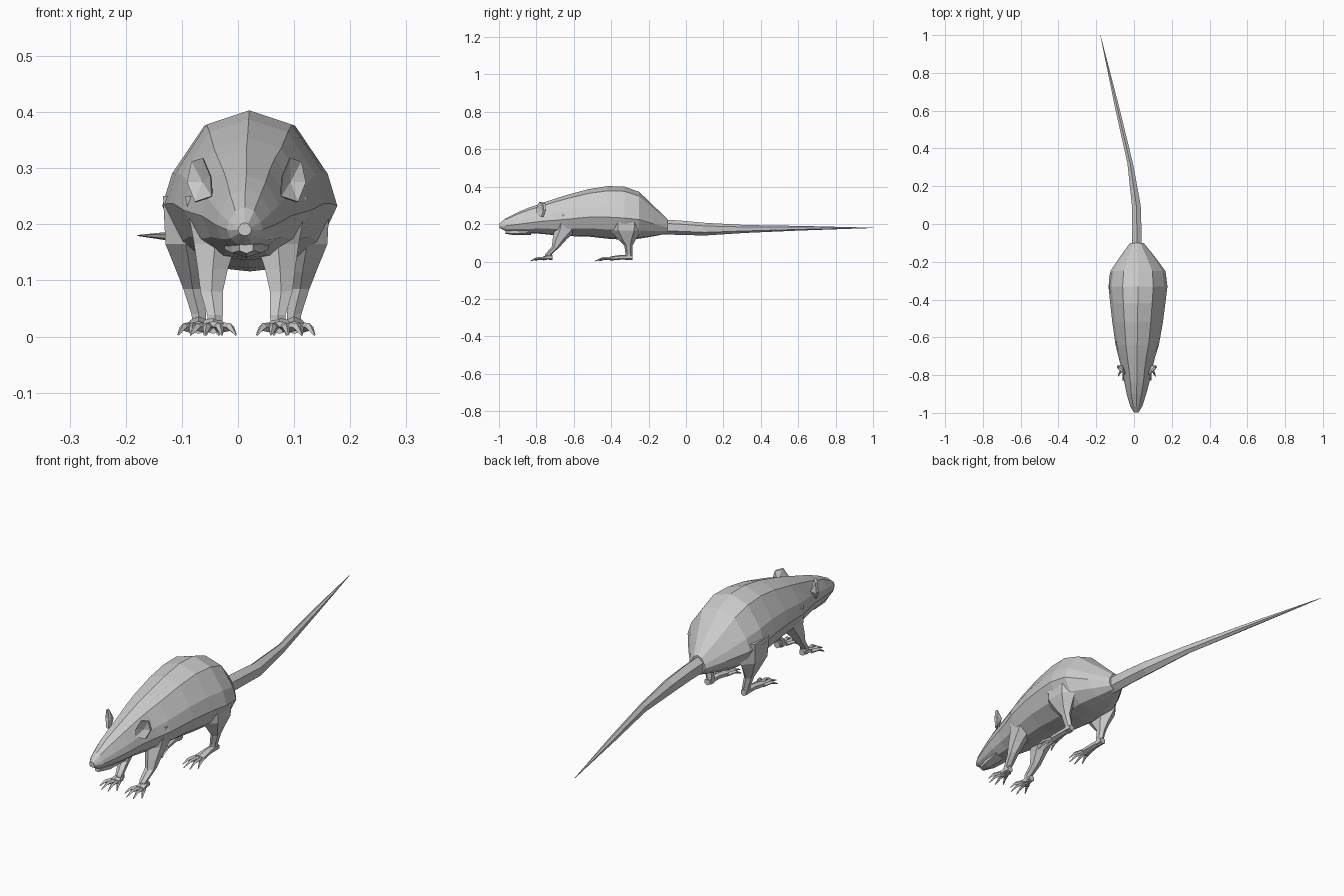
import bpy, bmesh, math
from mathutils import Vector

if "Cube" in bpy.data.objects:
    bpy.data.objects.remove(bpy.data.objects["Cube"])

CX = 0.015  # centreline of the animal


def ngon(n, start=0.0):
    return [(math.sin(start + 2 * math.pi * i / n), math.cos(start + 2 * math.pi * i / n)) for i in range(n)]


def add_loft(bm, sections, profile, axis):
    """Skin rings (x, y, z, half_a, half_b); axis is the direction the rings stack along."""
    rings = []
    for x, y, z, a, b in sections:
        if axis == 'Y':
            ring = [bm.verts.new((x + a * u, y, z + b * v)) for u, v in profile]
        else:
            ring = [bm.verts.new((x + a * u, y + b * v, z)) for u, v in profile]
        rings.append(ring)
    n = len(profile)
    for r, s in zip(rings, rings[1:]):
        for i in range(n):
            bm.faces.new((r[i], r[(i + 1) % n], s[(i + 1) % n], s[i]))
    bm.faces.new(rings[0])
    bm.faces.new(rings[-1][::-1])


def finish(name, bm, mirror=False):
    bmesh.ops.recalc_face_normals(bm, faces=bm.faces[:])
    mesh = bpy.data.meshes.new(name)
    bm.to_mesh(mesh)
    bm.free()
    obj = bpy.data.objects.new(name, mesh)
    obj.location.x = CX
    bpy.context.collection.objects.link(obj)
    if mirror:
        obj.modifiers.new("Mirror", 'MIRROR')
    return obj


def loft(name, sections, profile, axis, mirror=False):
    bm = bmesh.new()
    add_loft(bm, sections, profile, axis)
    return finish(name, bm, mirror)


# Body and head: (y, bottom, top, half width, sideways drift)
half = [(0, 1), (.52, .82), (.89, .22), (1, -.18), (.8, -.65), (.42, -.95), (0, -1)]
body_profile = half + [(-u, v) for u, v in half[-2:0:-1]]
body_rows = [
    (-.998, .180, .203, .012, -.003), (-.965, .163, .230, .032, -.003),
    (-.90, .154, .263, .052, -.002), (-.84, .150, .288, .066, 0),
    (-.77, .148, .312, .080, 0), (-.70, .140, .336, .098, 0),
    (-.64, .136, .355, .115, .002), (-.52, .133, .387, .134, .004),
    (-.42, .122, .403, .146, .005), (-.33, .116, .401, .156, .006),
    (-.25, .122, .372, .146, .006), (-.17, .135, .295, .090, .003),
    (-.10, .150, .228, .036, 0)]
loft("body", [(dx, y, (b + t) / 2, w, (t - b) / 2) for y, b, t, w, dx in body_rows], body_profile, 'Y')

# Lower jaw
loft("lower_jaw", [(0, -.965, .158, .014, .010), (0, -.92, .157, .030, .016),
                   (0, -.83, .168, .045, .025)], ngon(6), 'Y')

# Tail
loft("tail", [(0, -.13, .185, .030, .040), (0, -.02, .180, .028, .038), (-.003, .10, .173, .027, .034),
              (-.035, .32, .174, .017, .021), (-.105, .62, .178, .013, .012),
              (-.193, 1.0, .180, .001, .001)], ngon(6), 'Y')

# Front legs
loft("front_legs", [(.070, -.62, .25, .045, .075), (.056, -.645, .165, .043, .060),
                    (.060, -.675, .12, .031, .038), (.062, -.695, .08, .023, .022),
                    (.056, -.735, .038, .016, .018), (.056, -.738, .010, .014, .018)], ngon(6), 'Z', True)

# Hind legs
loft("hind_legs", [(.100, -.32, .25, .056, .095), (.108, -.32, .165, .042, .085),
                   (.100, -.315, .115, .028, .045), (.096, -.308, .085, .019, .022),
                   (.085, -.305, .040, .015, .018), (.083, -.305, .012, .013, .020)], ngon(6), 'Z', True)


# Feet with fanned toes
def foot(name, x, heel, ball, tip, width):
    bm = bmesh.new()
    add_loft(bm, [(x, heel, .022, .014, .014), (x, (heel + ball) / 2, .023, .017, .013),
                  (x, ball, .016, .024, .011)], ngon(6), 'Y')
    for t in (-1, -.38, .38, 1):
        end = tip + .028 * abs(t) ** 2
        mid = (ball + end) / 2
        add_loft(bm, [(x + t * .016, ball + .01, .016, .008, .009),
                      (x + t * width * .75, mid, .017, .007, .007),
                      (x + t * width, end, .003, .002, .002)], ngon(4), 'Y')
    finish(name, bm, True)


foot("front_feet", .059, -.715, -.765, -.835, .040)
foot("hind_feet", .085, -.285, -.405, -.490, .036)

# Ears: cupped plates, outline points (x, y, z) fanned round a recessed centre
outline = [(.062, -.800, .250), (.064, -.800, .285), (.078, -.785, .318), (.098, -.765, .312),
           (.106, -.760, .275), (.092, -.775, .240)]
bm = bmesh.new()
rim = [bm.verts.new(p) for p in outline]
back = [bm.verts.new(Vector(p) + Vector((-.002, .012, -.001))) for p in outline]
cup = bm.verts.new((.079, -.768, .276))
rear = bm.verts.new((.076, -.748, .274))
for i in range(6):
    j = (i + 1) % 6
    bm.faces.new((rim[i], rim[j], cup))
    bm.faces.new((back[j], back[i], rear))
    bm.faces.new((rim[j], rim[i], back[i], back[j]))
finish("ears", bm, True)
